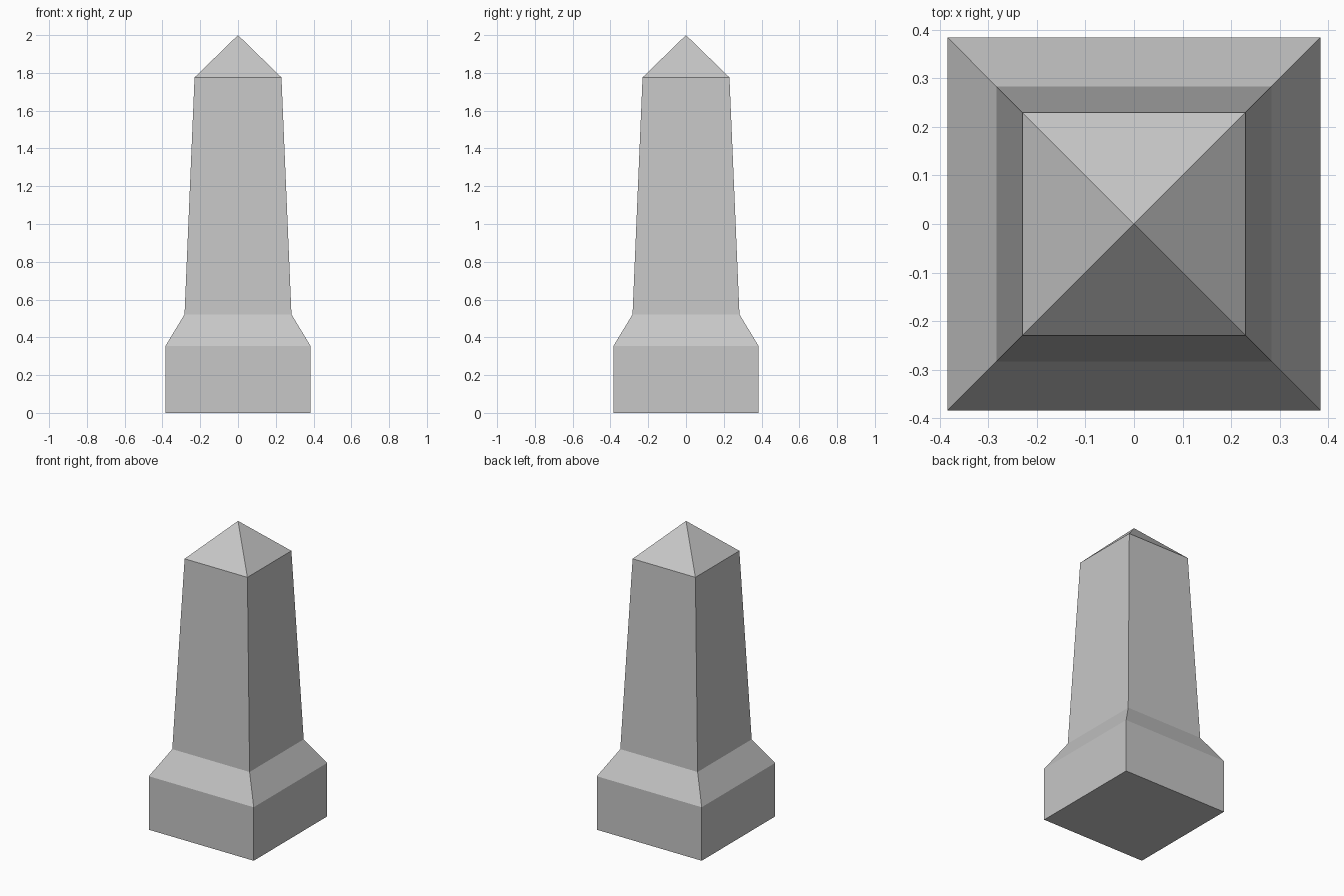
import bpy
import bmesh

cube = bpy.data.objects.get("Cube")
if cube:
    bpy.data.objects.remove(cube, do_unlink=True)

# Stone material
STONE = (0.57, 0.57, 0.57, 1.0)
stone = bpy.data.materials.new("grey_stone")
stone.use_nodes = True
stone.diffuse_color = STONE
bsdf = next(n for n in stone.node_tree.nodes if n.type == "BSDF_PRINCIPLED")
bsdf.inputs["Base Color"].default_value = STONE

# Square sections from the ground up: half width, height
SECTIONS = [
    (0.384, 0.0),    # plinth foot
    (0.384, 0.354),  # plinth top
    (0.283, 0.522),  # sloped shoulder, foot of shaft
    (0.23, 1.776),   # top of shaft
]
APEX = 2.0


def square_ring(bm, half, z):
    corners = [(-1, -1), (1, -1), (1, 1), (-1, 1)]
    return [bm.verts.new((x * half, y * half, z)) for x, y in corners]


# Loft the sections into one closed pillar with a pyramid tip
bm = bmesh.new()
rings = [square_ring(bm, half, z) for half, z in SECTIONS]
tip = bm.verts.new((0, 0, APEX))
bm.faces.new(reversed(rings[0]))
for i in range(4):
    j = (i + 1) % 4
    for low, high in zip(rings, rings[1:]):
        bm.faces.new((low[i], low[j], high[j], high[i]))
    bm.faces.new((rings[-1][i], rings[-1][j], tip))
bmesh.ops.recalc_face_normals(bm, faces=bm.faces)

mesh = bpy.data.meshes.new("obelisk")
bm.to_mesh(mesh)
bm.free()
mesh.materials.append(stone)
obelisk = bpy.data.objects.new("obelisk", mesh)
bpy.context.collection.objects.link(obelisk)
